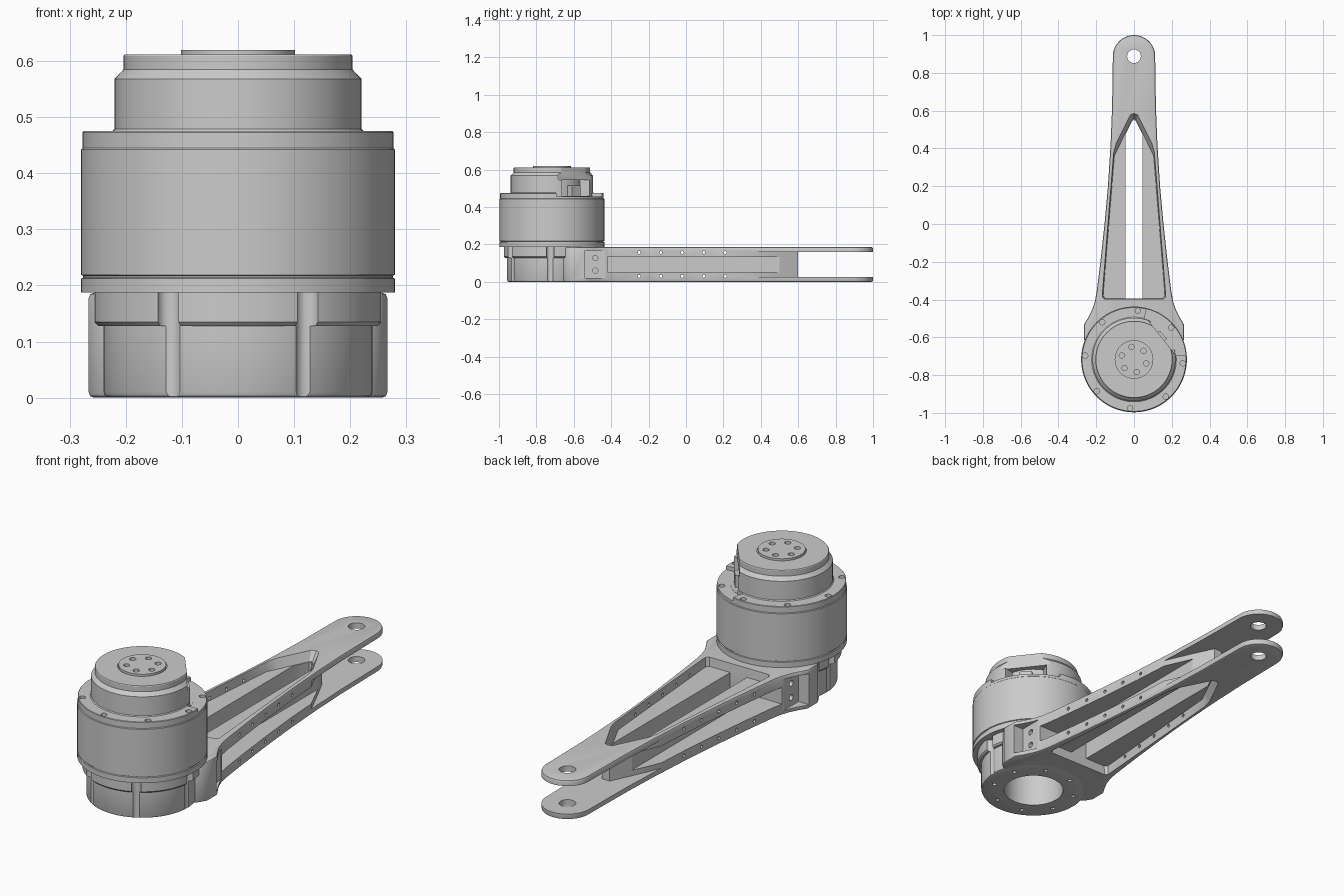
import bpy, bmesh
from math import sin, cos, pi, radians
from mathutils import Matrix

if "Cube" in bpy.data.objects:
    bpy.data.objects.remove(bpy.data.objects["Cube"])

CY = -0.717  # motor axis position on y


def finish(name, bm):
    bmesh.ops.recalc_face_normals(bm, faces=bm.faces[:])
    me = bpy.data.meshes.new(name)
    bm.to_mesh(me)
    bm.free()
    ob = bpy.data.objects.new(name, me)
    bpy.context.collection.objects.link(ob)
    return ob


def prism(name, pts, z0, z1, pts_top=None, bevel=0):
    """Loft an outline from z0 to z1, optionally to a second outline."""
    bm = bmesh.new()
    lo = [bm.verts.new((x, y, z0)) for x, y in pts]
    hi = [bm.verts.new((x, y, z1)) for x, y in (pts_top or pts)]
    caps = [bm.faces.new(lo[::-1]), bm.faces.new(hi)]
    for i in range(len(lo)):
        j = (i + 1) % len(lo)
        bm.faces.new((lo[i], lo[j], hi[j], hi[i]))
    if bevel:
        bmesh.ops.recalc_face_normals(bm, faces=bm.faces[:])
        edges = list({e for f in caps for e in f.edges})
        bmesh.ops.bevel(bm, geom=edges, offset=bevel, segments=2, profile=0.5, affect='EDGES')
    return finish(name, bm)


def lathe(name, profile, closed=False, steps=72):
    """Spin an (r, z) profile about the motor axis."""
    bm = bmesh.new()
    vs = [bm.verts.new((r, CY, z)) for r, z in profile]
    es = [bm.edges.new(p) for p in zip(vs, vs[1:])]
    if closed:
        es.append(bm.edges.new((vs[-1], vs[0])))
    bmesh.ops.spin(bm, geom=vs + es, cent=(0, CY, 0), axis=(0, 0, 1), angle=2 * pi, steps=steps)
    bmesh.ops.remove_doubles(bm, verts=bm.verts[:], dist=1e-5)
    return finish(name, bm)


def rods(name, spots, r, length, axis='Z', sides=20):
    """Several separate cylinders in one mesh, centred on the spots."""
    bm = bmesh.new()
    rot = Matrix.Rotation(pi / 2, 4, 'Y') if axis == 'X' else Matrix.Identity(4)
    for s in spots:
        bmesh.ops.create_cone(bm, cap_ends=True, segments=sides, radius1=r, radius2=r,
                              depth=length, matrix=Matrix.Translation(s) @ rot)
    return finish(name, bm)


def cut(ob, *cutters):
    for c in cutters:
        c.hide_render = True
        m = ob.modifiers.new('cut', 'BOOLEAN')
        m.operation, m.solver, m.object = 'DIFFERENCE', 'EXACT', c
        bpy.context.view_layer.objects.active = ob
        bpy.ops.object.modifier_apply(modifier=m.name)
        bpy.data.objects.remove(c)


def polar(r, deg, z=0):
    a = radians(deg)
    return (r * cos(a), CY + r * sin(a), z)


def sector(r0, r1, a0, a1, n=12):
    angs = [a0 + (a1 - a0) * i / n for i in range(n + 1)]
    return [polar(r1, a)[:2] for a in angs] + [polar(r0, a)[:2] for a in angs[::-1]]


def mirrored(half):
    """Close an outline given its +x half, listed from bottom to top."""
    return half + [(-x, y) for x, y in half[::-1] if x > 1e-6]


# Arm body: tapered outline with round tip and flared neck
side = [(0.20, -0.68), (0.245, -0.645), (0.266, -0.61), (0.266, -0.535), (0.245, -0.50),
        (0.222, -0.455), (0.207, -0.41), (0.198, -0.36), (0.178, -0.2), (0.156, 0.0),
        (0.138, 0.2), (0.124, 0.42), (0.116, 0.62)]
tip = [(0.112 * cos(radians(a)), 0.888 + 0.112 * sin(radians(a))) for a in range(0, 90, 6)]
arm = prism('arm', mirrored(side + tip + [(0, 1.0)]), 0, 0.187, bevel=0.009)

# Triangular pockets on top and underside, and the through slot
wide = mirrored([(0.157, -0.398), (0.168, -0.385), (0.167, -0.36), (0.108, 0.38), (0.095, 0.43), (0.02, 0.58), (0, 0.588)])
deep = mirrored([(0.152, -0.394), (0.163, -0.381), (0.162, -0.36), (0.104, 0.36), (0.08, 0.41), (0.012, 0.55), (0, 0.558)])
slot = mirrored([(0.044, -0.394), (0.044, 0.475), (0.01, 0.545), (0, 0.55)])
cut(arm, prism('pocket_top', deep, 0.145, 0.19, wide),
    prism('pocket_under', wide, -0.003, 0.042, deep),
    prism('slot', slot, -0.1, 0.3))

# Fork gap at the tip, and side channels with neck pads
gap = [(0.02, 0.6), (0.068, 0.5), (0.135, 0.35), (0.3, 0.35), (0.3, 1.1)]
cut(arm, prism('fork_gap', gap + [(-x, y) for x, y in gap[::-1]], 0.027, 0.16))
for s in (-1, 1):
    channel = [(s * x, y) for x, y in ((0.066, -0.42), (0.3, -0.42), (0.3, 0.5), (0.066, 0.5))]
    pad = [(s * x, y) for x, y in ((0.212, -0.54), (0.3, -0.54), (0.3, -0.43), (0.212, -0.43))]
    cut(arm, prism('channel', channel, 0.053, 0.132), prism('pad', pad, 0.02, 0.167))

# Rail holes, pad screw holes, fork pivot hole and clearance for the hub
rail = [(0, y, z) for y in (-0.25, -0.135, -0.02, 0.095, 0.21) for z in (0.03, 0.157)]
screws = [(s * 0.21, -0.485, z) for s in (-1, 1) for z in (0.06, 0.127)]
cut(arm, rods('rail_holes', rail, 0.008, 0.8, 'X', 12),
    rods('pad_holes', screws, 0.014, 0.06, 'X', 16),
    rods('pivot_hole', [(0, 0.888, 0.09)], 0.036, 0.5, sides=40),
    rods('hub_clearance', [(0, CY, 0.09)], 0.23, 0.5, sides=72))

# Hub under the motor: bored ring with a collar split by grooves
hub = lathe('hub', [(0.135, 0), (0.23, 0), (0.237, 0.003), (0.24, 0.01), (0.24, 0.128),
                    (0.25, 0.128), (0.257, 0.135), (0.257, 0.19), (0.135, 0.19)], closed=True)
cut(hub, rods('grooves', [polar(0.255, a, 0.09) for a in (-119, -61, -178, -2)], 0.021, 0.4),
    rods('hub_bolts', [polar(0.188, 22 + 45 * i) for i in range(8)], 0.01, 0.05, sides=12))

# Motor housing with seams, shoulder and chamfered cap
motor = lathe('motor', [
    (0, 0.187), (0.28, 0.187), (0.28, 0.212), (0.276, 0.214), (0.276, 0.217), (0.28, 0.219),
    (0.28, 0.442), (0.277, 0.445), (0.277, 0.473), (0.275, 0.475), (0.224, 0.475), (0.22, 0.479),
    (0.22, 0.568), (0.204, 0.585), (0.204, 0.609), (0.202, 0.612), (0.106, 0.612), (0.106, 0.608),
    (0.102, 0.608), (0.102, 0.62), (0, 0.62)], steps=80)

# Connector cut-out: lowered flange sector, flat on the cap, recess beneath
flat = [(0.072, -0.505), (0.217, -0.69), (0.4, -0.69), (0.4, -0.3), (0.072, -0.3)]
cut(motor, prism('flange_step', sector(0.221, 0.32, 5, 76), 0.457, 0.6),
    prism('cap_flat', flat, 0.545, 0.7),
    prism('connector_recess', sector(0.165, 0.3, 14, 66), 0.458, 0.546))

# Flange bolt holes and output disc holes
cut(motor, rods('flange_bolts', [polar(0.259, 85.5 + 45 * i, 0.47) for i in range(8)], 0.014, 0.06),
    rods('disc_bolts', [polar(0.068, 102 + 60 * i, 0.62) for i in range(6)], 0.014, 0.04))

# Small connector block inside the recess
a, b = polar(0.15, 30), polar(0.15, 50)
c, d = polar(0.205, 48), polar(0.205, 32)
prism('connector', [a[:2], d[:2], c[:2], b[:2]], 0.45, 0.515)

# Smooth round surfaces, keep edges crisp
bpy.ops.object.select_all(action='DESELECT')
for ob in bpy.data.objects:
    ob.select_set(True)
    bpy.context.view_layer.objects.active = ob
bpy.ops.object.shade_smooth_by_angle(angle=radians(30))
